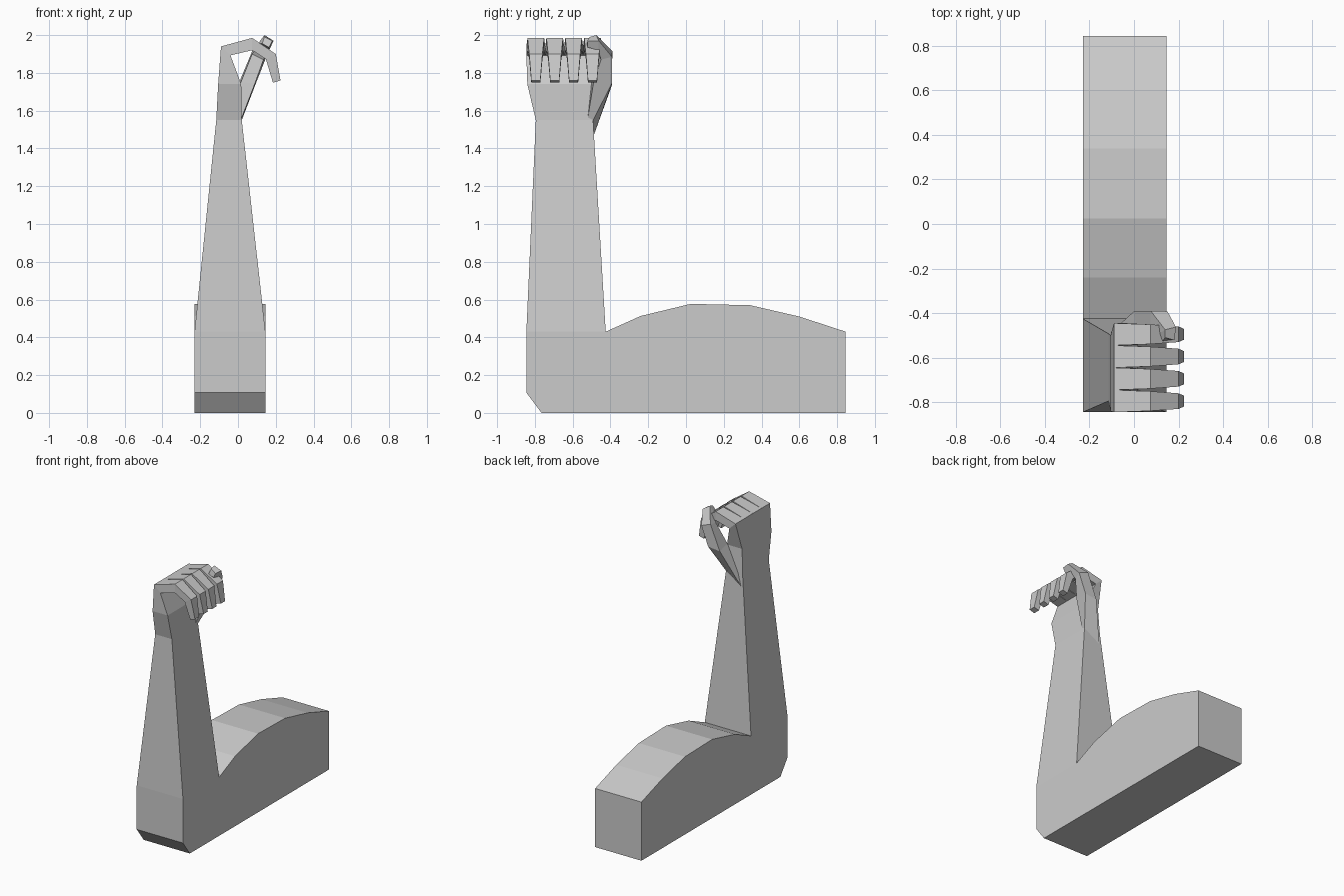
import bpy, bmesh


def loft(name, rings):
    """Skin a closed solid through rings of equal point count."""
    bm = bmesh.new()
    vs = [[bm.verts.new(p) for p in r] for r in rings]
    n = len(rings[0])
    for a, b in zip(vs, vs[1:]):
        for i in range(n):
            j = (i + 1) % n
            bm.faces.new((a[i], a[j], b[j], b[i]))
    bm.faces.new(vs[0][::-1])
    bm.faces.new(vs[-1])
    bmesh.ops.recalc_face_normals(bm, faces=bm.faces)
    me = bpy.data.meshes.new(name)
    bm.to_mesh(me)
    bm.free()
    ob = bpy.data.objects.new(name, me)
    bpy.context.collection.objects.link(ob)
    return ob


def rect(x0, x1, y0, y1, z0, z1=None):
    """Rectangular ring; z0 on the left edge, z1 on the right edge."""
    z1 = z0 if z1 is None else z1
    return [(x0, y0, z0), (x1, y0, z1), (x1, y1, z1), (x0, y1, z0)]


# Upper arm with biceps bulge and chamfered elbow, side profile (y, z)
profile = [(-0.765, 0), (0.845, 0), (0.845, 0.43), (0.6, 0.51), (0.34, 0.57),
           (0.025, 0.577), (-0.24, 0.513), (-0.425, 0.43), (-0.845, 0.43),
           (-0.845, 0.107)]
loft("upper_arm", [[(x, y, z) for y, z in profile] for x in (-0.23, 0.145)])

# Forearm, wrist and palm, leaning back to the knuckles
loft("forearm_and_palm", [
    rect(-0.23, 0.145, -0.845, -0.425, 0.43),
    rect(-0.115, 0.02, -0.795, -0.492, 1.55),
    rect(-0.105, 0.017, -0.84, -0.5, 1.74),
    rect(-0.09, -0.04, -0.845, -0.445, 1.94, 1.893)])

# Four curled fingers: outer (x, z), inner (x, z), half width at each joint
joints = [((-0.09, 1.94), (-0.04, 1.893), 0.05),
          ((0.075, 1.985), (0.075, 1.92), 0.044),
          ((0.2, 1.9), (0.148, 1.872), 0.035),
          ((0.225, 1.76), (0.185, 1.748), 0.024)]
for i in range(4):
    y = -0.795 + 0.1 * i
    loft(f"finger_{i + 1}", [
        [(o[0], y - w, o[1]), (o[0], y + w, o[1]),
         (n[0], y + w, n[1]), (n[0], y - w, n[1])] for o, n, w in joints])

# Thumb, growing out of the wrist and bending over the first finger
loft("thumb", [
    [(-0.105, -0.488, 1.47), (0.02, -0.492, 1.55), (0.018, -0.52, 1.56), (-0.105, -0.53, 1.5)],
    [(0.0, -0.392, 1.735), (0.095, -0.392, 1.745), (0.09, -0.49, 1.745), (0.015, -0.5, 1.75)],
    [(0.075, -0.39, 1.915), (0.15, -0.392, 1.885), (0.135, -0.45, 1.87), (0.075, -0.455, 1.9)],
    [(0.14, -0.475, 2.0), (0.188, -0.462, 1.97), (0.165, -0.465, 1.92), (0.115, -0.49, 1.955)],
    [(0.14, -0.51, 1.99), (0.182, -0.522, 1.97), (0.165, -0.52, 1.935), (0.128, -0.525, 1.955)]])
